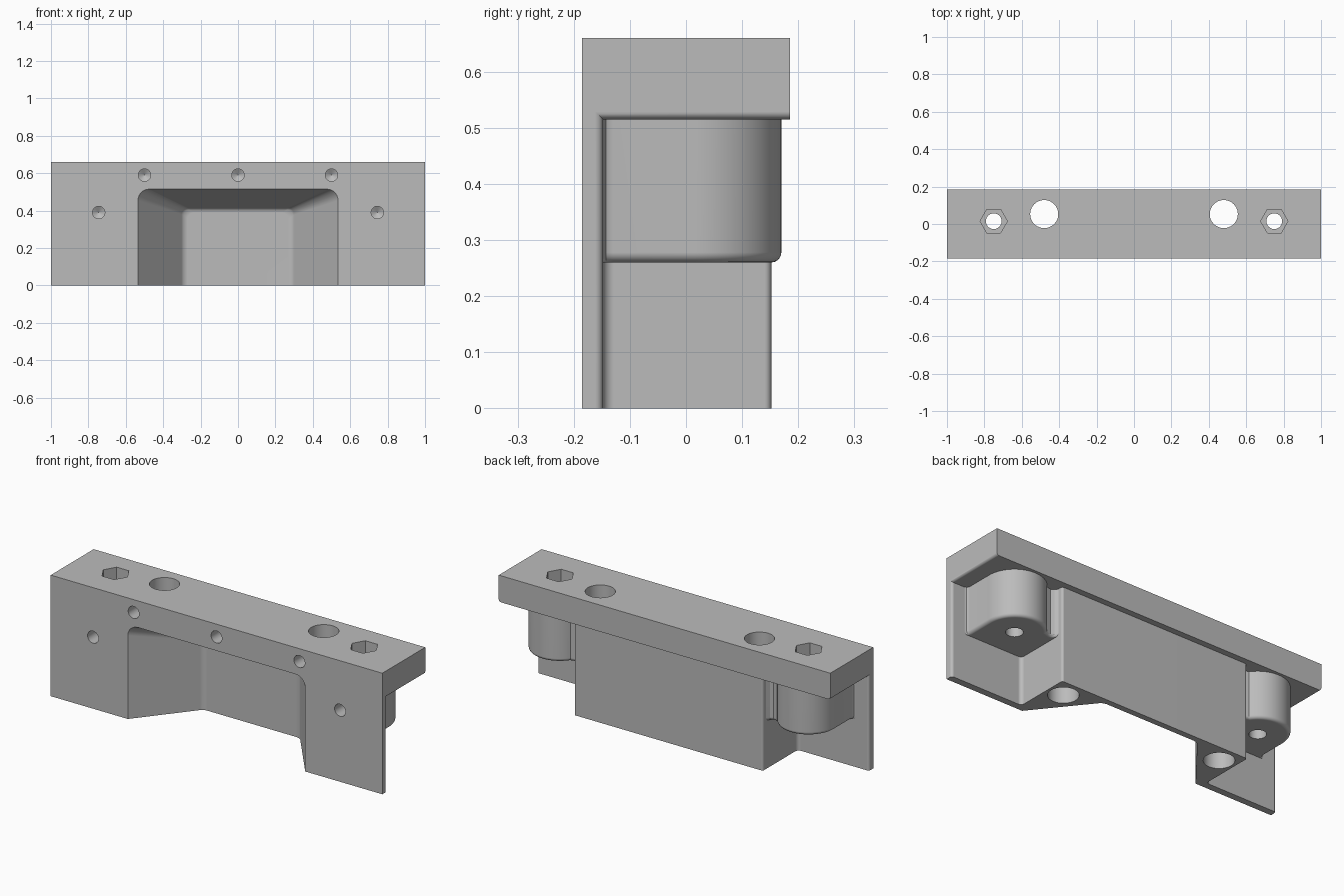
import bpy, bmesh
from math import pi, cos, sin
from mathutils import Vector

if "Cube" in bpy.data.objects:
    bpy.data.objects.remove(bpy.data.objects["Cube"])

grey = bpy.data.materials.new("plain grey")
grey.use_nodes = True
grey.diffuse_color = (0.5, 0.5, 0.5, 1)
grey.node_tree.nodes["Principled BSDF"].inputs["Base Color"].default_value = (0.5, 0.5, 0.5, 1)


def loft(name, rings):
    """Skin equal-length rings and cap both ends."""
    bm = bmesh.new()
    loops = [[bm.verts.new(p) for p in ring] for ring in rings]
    n = len(loops[0])
    for a, b in zip(loops, loops[1:]):
        for i in range(n):
            j = (i + 1) % n
            bm.faces.new((a[i], a[j], b[j], b[i]))
    bm.faces.new(loops[0])
    bm.faces.new(loops[-1])
    bmesh.ops.recalc_face_normals(bm, faces=bm.faces)
    mesh = bpy.data.meshes.new(name)
    bm.to_mesh(mesh)
    bm.free()
    mesh.materials.append(grey)
    obj = bpy.data.objects.new(name, mesh)
    bpy.context.collection.objects.link(obj)
    return obj


def rounded(corners, segs=5):
    """Polygon with (x, y, radius) corners turned into a smooth outline."""
    out = []
    for i, (x, y, r) in enumerate(corners):
        p = Vector((x, y))
        if not r:
            out.append(p)
            continue
        a = (Vector(corners[i - 1][:2]) - p).normalized()
        b = (Vector(corners[(i + 1) % len(corners)][:2]) - p).normalized()
        half = a.angle(b) / 2
        reach = r * cos(half) / sin(half)
        centre = p + (a + b).normalized() * (r / sin(half))
        start, end = p + a * reach - centre, p + b * reach - centre
        turn = pi - 2 * half
        for k in range(segs + 1):
            t = k / segs
            arm = start * sin((1 - t) * turn) + end * sin(t * turn)
            out.append(centre + arm.normalized() * r)
    return out


def prism(name, outline, z0, z1):
    return loft(name, [[(x, y, z) for x, y in outline] for z in (z0, z1)])


def drill(name, radius, z0, z1, x, y, sides=48):
    ring = [(x + radius * cos(2 * pi * k / sides), y + radius * sin(2 * pi * k / sides))
            for k in range(sides)]
    return prism(name, ring, z0, z1)


def combine(target, tool, operation):
    mod = target.modifiers.new("combine", 'BOOLEAN')
    mod.operation, mod.solver, mod.object = operation, 'EXACT', tool
    bpy.context.view_layer.objects.active = target
    bpy.ops.object.modifier_apply(modifier=mod.name)
    bpy.data.objects.remove(tool)


# Front plate and central body share one plan outline
right_half = [(1, -0.185, 0), (1, -0.148, 0.014), (0.57, -0.148, 0.02), (0.57, 0.152, 0.012)]
left_half = [(-x, y, r) for x, y, r in reversed(right_half)]
bracket = prism("mounting_bracket", rounded(right_half + left_half), 0, 0.6)

# Top slab with softened lower end edges
slab_side = rounded([(-1, 0.66, 0), (-1, 0.515, 0.014), (1, 0.515, 0.014), (1, 0.66, 0)])
combine(bracket, loft("top_slab", [[(x, y, z) for x, z in slab_side]
                                   for y in (-0.185, 0.185)]), 'UNION')

# Screw bosses: round outside, blended into plate and body, rounded at the bottom
BX, BY, BR, SOFT = 0.75, 0.015, 0.155, 0.018


def boss_outline(inset):
    e, r = BX + BR - inset, BR - inset
    pts = [(0.54, -0.17), (e + 0.023, -0.17), (e + 0.02, -0.149), (e + 0.007, -0.143), (e, -0.13)]
    pts += [(BX + r * cos(pi * k / 36), BY + r * sin(pi * k / 36)) for k in range(30)]
    return pts + [(x, y - inset) for x, y in ((0.597, 0.098), (0.58, 0.106),
                                              (0.57, 0.123), (0.54, 0.123))]


for s in (1, -1):
    rings = []
    for k in range(6):
        a = pi / 2 * k / 5
        z = 0.26 + SOFT * (1 - cos(a))
        rings.append([(s * x, y, z) for x, y in boss_outline(SOFT * (1 - sin(a)))])
    rings.append([(x, y, 0.59) for x, y, z in rings[-1]])
    combine(bracket, loft("boss", rings), 'UNION')

# Tapered front recess with rounded corners and a softened back
rings = []
for y, inset in ((-0.285, 0), (0.105, 0), (0.113, 0.004), (0.118, 0.011), (0.12, 0.021)):
    t = (y + 0.185) / 0.305
    w, h = 0.535 - 0.245 * t - inset, 0.515 - 0.105 * t - inset
    r = 0.06 - 0.025 * t
    arch = rounded([(-w, -0.1, 0), (-w, h, r), (w, h, r), (w, -0.1, 0)], 6)
    rings.append([(x, y, z) for x, z in arch])
combine(bracket, loft("recess_cutter", rings), 'DIFFERENCE')

# Vertical bores, screw holes and hexagonal nut pockets
for s in (1, -1):
    for args in (("bore", 0.075, -0.1, 0.8, s * 0.48, 0.053),
                 ("screw_hole", 0.042, 0.1, 0.8, s * BX, BY),
                 ("nut_pocket", 0.073, 0.54, 0.8, s * BX, BY, 6)):
        combine(bracket, drill(*args), 'DIFFERENCE')

# Blind drilled holes in the front, with conical tips
for x, z in ((-0.5, 0.59), (0, 0.59), (0.5, 0.59), (-0.745, 0.39), (0.745, 0.39)):
    hole = [[(x + r * cos(pi * k / 16), y, z + r * sin(pi * k / 16)) for k in range(32)]
            for y, r in ((-0.25, 0.033), (-0.1, 0.033), (-0.08, 0.001))]
    combine(bracket, loft("drill_cutter", hole), 'DIFFERENCE')

# Smooth curves, crisp edges
bpy.ops.object.select_all(action='DESELECT')
bracket.select_set(True)
bpy.context.view_layer.objects.active = bracket
bpy.ops.object.shade_smooth_by_angle(angle=pi / 6)
weighted = bracket.modifiers.new("even_shading", 'WEIGHTED_NORMAL')
weighted.keep_sharp = True
